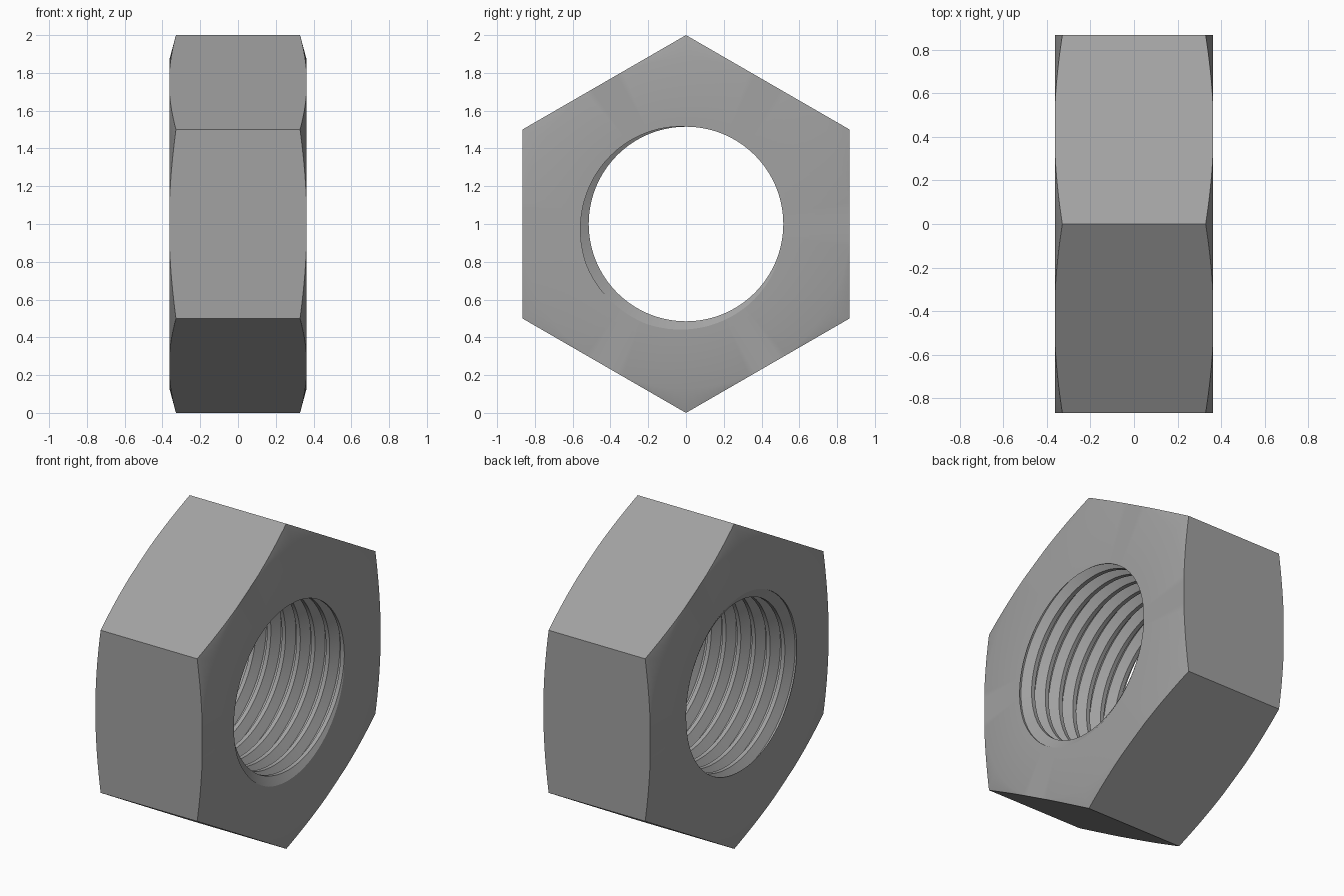
import bpy, bmesh, math

if "Cube" in bpy.data.objects:
    bpy.data.objects.remove(bpy.data.objects["Cube"])

H = 0.363            # half thickness along x
APOTHEM = math.sqrt(3) / 2
FACE_R = 0.872       # radius where the corner chamfer starts
SLOPE = 0.27         # chamfer fall per unit of radius
MINOR, DEPTH, PITCH = 0.515, 0.054, 0.1
COLUMNS = 144


def thread_radius(x, shift):
    """Bore radius: flat crest, straight flanks, flat root."""
    t = abs(((x - shift) / PITCH + 0.5) % 1.0 - 0.5)
    return MINOR + DEPTH * min(max((t - 0.125) / 0.3125, 0.0), 1.0)


def section(angle):
    """Closed (x, radius) section of the nut at one angle."""
    shift = H + PITCH * (angle - math.pi / 4) / (2 * math.pi)
    pts = []
    # threaded bore, clamped to the end faces
    for k in range(-9, 3):
        for offset in (-0.125, 0.125, 0.4375, 0.5625):
            x = min(max(shift + (k + offset) * PITCH, -H), H)
            pts.append((x, thread_radius(x, shift)))
    # end faces, chamfered corners and hexagon sides
    a = (angle + 1e-9) % (math.pi / 3) - math.pi / 6
    # corners lie at 30 degrees + multiples of 60, flats at multiples of 60
    a = math.pi / 6 - abs(a)
    hex_r = APOTHEM / math.cos(a)
    face_r = min(FACE_R, hex_r)
    edge_x = H - (hex_r - face_r) * SLOPE
    pts += [(H, face_r), (edge_x, hex_r), (-edge_x, hex_r), (-H, face_r)]
    return pts


# Sweep the section around the x axis
bm = bmesh.new()
rings = []
for i in range(COLUMNS + 1):
    ang = 2 * math.pi * i / COLUMNS
    rings.append([bm.verts.new((x, r * math.cos(ang), 1 + r * math.sin(ang)))
                  for x, r in section(ang)])
for a, b in zip(rings, rings[1:]):
    n = len(a)
    for j in range(n):
        k = (j + 1) % n
        bm.faces.new((a[j], a[k], b[k], b[j]))
bmesh.ops.remove_doubles(bm, verts=bm.verts, dist=1e-5)
bmesh.ops.recalc_face_normals(bm, faces=bm.faces)

mesh = bpy.data.meshes.new("hex_nut")
bm.to_mesh(mesh)
bm.free()
nut = bpy.data.objects.new("hex_nut", mesh)
bpy.context.collection.objects.link(nut)

# Plain grey metal
metal = bpy.data.materials.new("grey_metal")
metal.diffuse_color = (0.36, 0.36, 0.36, 1)
metal.use_nodes = True
metal.node_tree.nodes["Principled BSDF"].inputs["Base Color"].default_value = metal.diffuse_color
mesh.materials.append(metal)

bpy.context.view_layer.objects.active = nut
nut.select_set(True)
bpy.ops.object.shade_smooth_by_angle(angle=math.radians(30))
